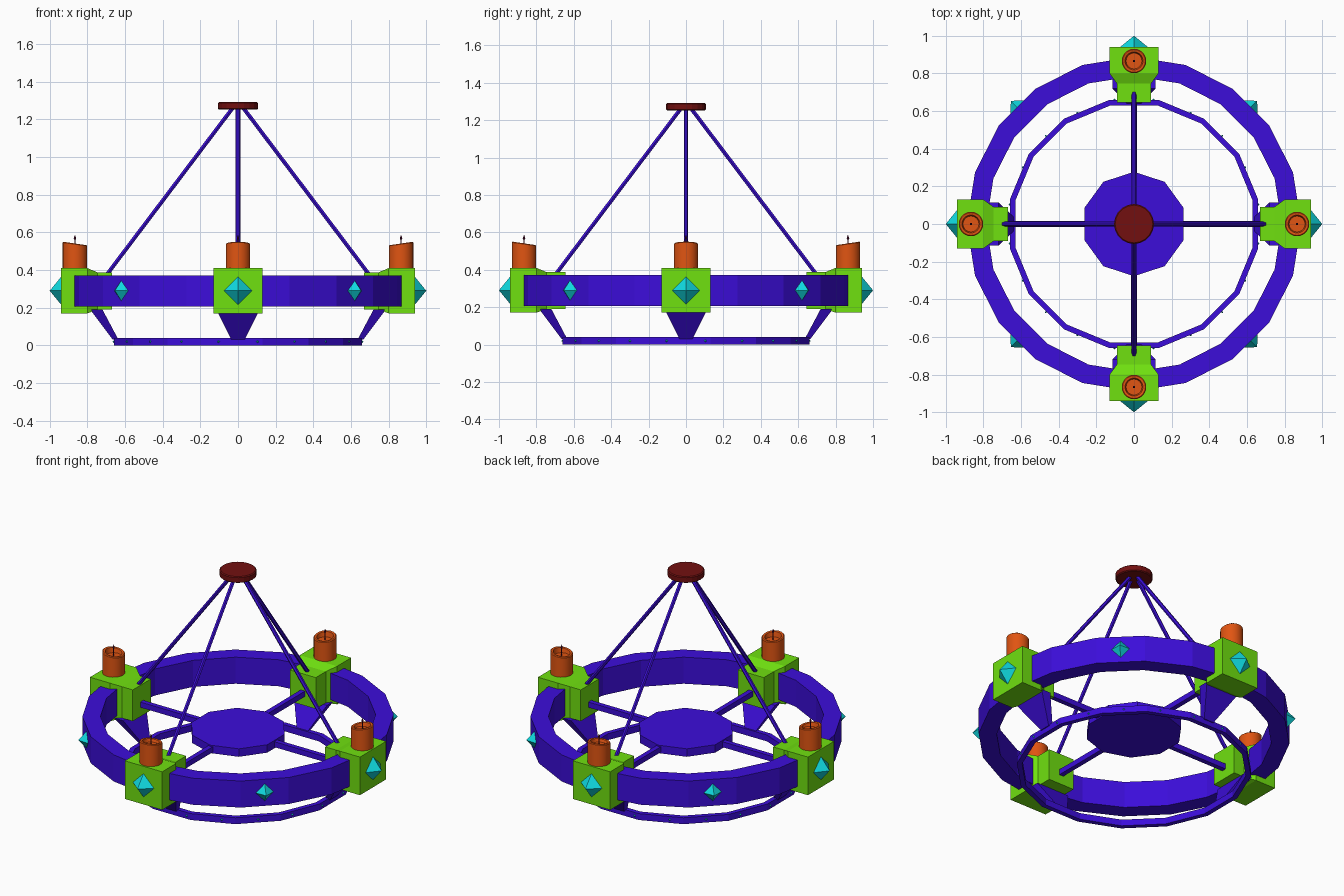
import bpy, bmesh
from math import sin, cos, pi, radians
from mathutils import Matrix, Vector

if "Cube" in bpy.data.objects:
    bpy.data.objects.remove(bpy.data.objects["Cube"])


def material(name, rgb):
    m = bpy.data.materials.new(name)
    m.diffuse_color = (*rgb, 1)
    m.use_nodes = True
    m.node_tree.nodes["Principled BSDF"].inputs["Base Color"].default_value = m.diffuse_color
    return m


PURPLE = material("purple_metal", (0.045, 0.004, 0.70))
GREEN = material("green_block", (0.16, 0.75, 0.005))
ORANGE = material("orange_wax", (0.75, 0.09, 0.006))
TEAL = material("teal_gem", (0.005, 0.70, 0.75))
RED = material("red_cap", (0.17, 0.005, 0.005))
WICK = material("dark_wick", (0.10, 0.004, 0.03))


def make(name, verts, faces, mat, turn=0):
    """Mesh object from points, turned about z by an angle."""
    bm = bmesh.new()
    vs = [bm.verts.new(v) for v in verts]
    for f in faces:
        bm.faces.new([vs[i] for i in f])
    bmesh.ops.recalc_face_normals(bm, faces=bm.faces)
    bm.transform(Matrix.Rotation(turn, 4, 'Z'))
    me = bpy.data.meshes.new(name)
    bm.to_mesh(me)
    bm.free()
    me.materials.append(mat)
    ob = bpy.data.objects.new(name, me)
    bpy.context.collection.objects.link(ob)
    return ob


def loft(name, loops, mat, turn=0, closed=False):
    """Skin between loops of equal length; capped unless closed."""
    n, k = len(loops[0]), len(loops)
    verts = [p for l in loops for p in l]
    faces = []
    for i in range(k if closed else k - 1):
        a, b = i * n, (i + 1) % k * n
        faces += [(a + j, a + (j + 1) % n, b + (j + 1) % n, b + j) for j in range(n)]
    if not closed:
        faces += [tuple(range(n)), tuple(range((k - 1) * n, k * n))]
    return make(name, verts, faces, mat, turn)


def circle(r, z, sides, cx=0, start=0, tilt=0):
    pts = []
    for i in range(sides):
        a = start + 2 * pi * i / sides
        pts.append((cx + r * cos(a), r * sin(a), z + tilt * cos(a)))
    return pts


def section(x, hw, z0, z1):
    return [(x, -hw, z0), (x, hw, z0), (x, hw, z1), (x, -hw, z1)]


def ring(name, r0, r1, z0, z1, sides, start):
    prof = [(r0, z0), (r1, z0), (r1, z1), (r0, z1)]
    loft(name, [circle(r, z, sides, 0, start) for r, z in prof], PURPLE, closed=True)


def gem(name, x, tip, hw, hh, z, turn):
    pts = [(x, -hw, z), (x, 0, z - hh), (x, hw, z), (x, 0, z + hh), (tip, 0, z)]
    make(name, pts, [(0, 1, 4), (1, 2, 4), (2, 3, 4), (3, 0, 4), (0, 1, 2, 3)], TEAL, turn)


def rod(name, p, q, r, mat, turn):
    p, q = Vector(p), Vector(q)
    rot = (q - p).to_track_quat('Z', 'Y')
    loops = [[o + rot @ Vector(c) for c in circle(r, 0, 6)] for o in (p, q)]
    loft(name, loops, mat, turn)


# rings, central disc, ceiling cap
ring("main_ring", 0.785, 0.888, 0.205, 0.372, 20, 0)
ring("lower_ring", 0.642, 0.672, 0.0, 0.04, 16, pi / 16)
loft("central_disc", [circle(0.277, z, 10, 0, pi / 2) for z in (0.24, 0.29)], PURPLE)
loft("ceiling_cap", [circle(r, z, 20) for r, z in
                     ((0.100, 1.252), (0.106, 1.257), (0.106, 1.287), (0.100, 1.292))], RED)

for i in range(4):
    t = i * pi / 2
    inner = 0.67 if i % 2 == 0 else 0.645
    # candle block with narrowed inner end, and its gem
    loft("candle_block", [section(0.94, 0.13, 0.17, 0.41), section(0.80, 0.13, 0.17, 0.41),
                          section(0.745, 0.09, 0.19, 0.387), section(inner, 0.09, 0.19, 0.387)],
         GREEN, t)
    gem("block_gem", 0.938, 1.0, 0.076, 0.076, 0.29, t)
    # tapered strap down to the lower ring
    loft("lower_strap", [
        [(0.635, -0.035, 0.03), (0.665, -0.035, 0.03), (0.665, 0.035, 0.03), (0.635, 0.035, 0.03)],
        [(0.72, -0.115, 0.19), (0.785, -0.115, 0.19), (0.785, 0.115, 0.19), (0.72, 0.115, 0.19)]],
        PURPLE, t)
    # spoke and hanging rod
    loft("spoke", [section(0.2, 0.015, 0.248, 0.282), section(0.69, 0.015, 0.248, 0.282)], PURPLE, t)
    rod("hanging_rod", (0.705, 0, 0.365), (0.025, 0, 1.265), 0.012, PURPLE, t)
    # candle with sloping hollow rim
    c = 0.866
    candle = loft("candle", [circle(0.065, 0.40, 24, c), circle(0.065, 0.537, 24, c, 0, 0.009),
                             circle(0.060, 0.541, 24, c, 0, 0.009),
                             circle(0.048, 0.539, 24, c, 0, 0.008),
                             circle(0.042, 0.515, 24, c)], ORANGE, t)
    candle.data.shade_smooth()
    candle.data.set_sharp_from_angle(angle=radians(35))
    loft("wick", [circle(r, z, 6, c) for r, z in
                  ((0.003, 0.51), (0.003, 0.56), (0.007, 0.568), (0.001, 0.585))], WICK, t)
    # gem on the ring between blocks
    gem("ring_gem", 0.876, 0.925, 0.053, 0.055, 0.29, t + pi / 4)

# small studs around the lower ring
for i in range(20):
    a = radians(9 + 18 * i)
    d = (a + pi / 8 - pi / 16 + pi / 16) % (pi / 8) - pi / 16
    face = 0.659 / cos((a + pi / 16) % (pi / 8) - pi / 16)
    gem("ring_stud", face - 0.004, face + 0.008, 0.011, 0.011, 0.02, a)
